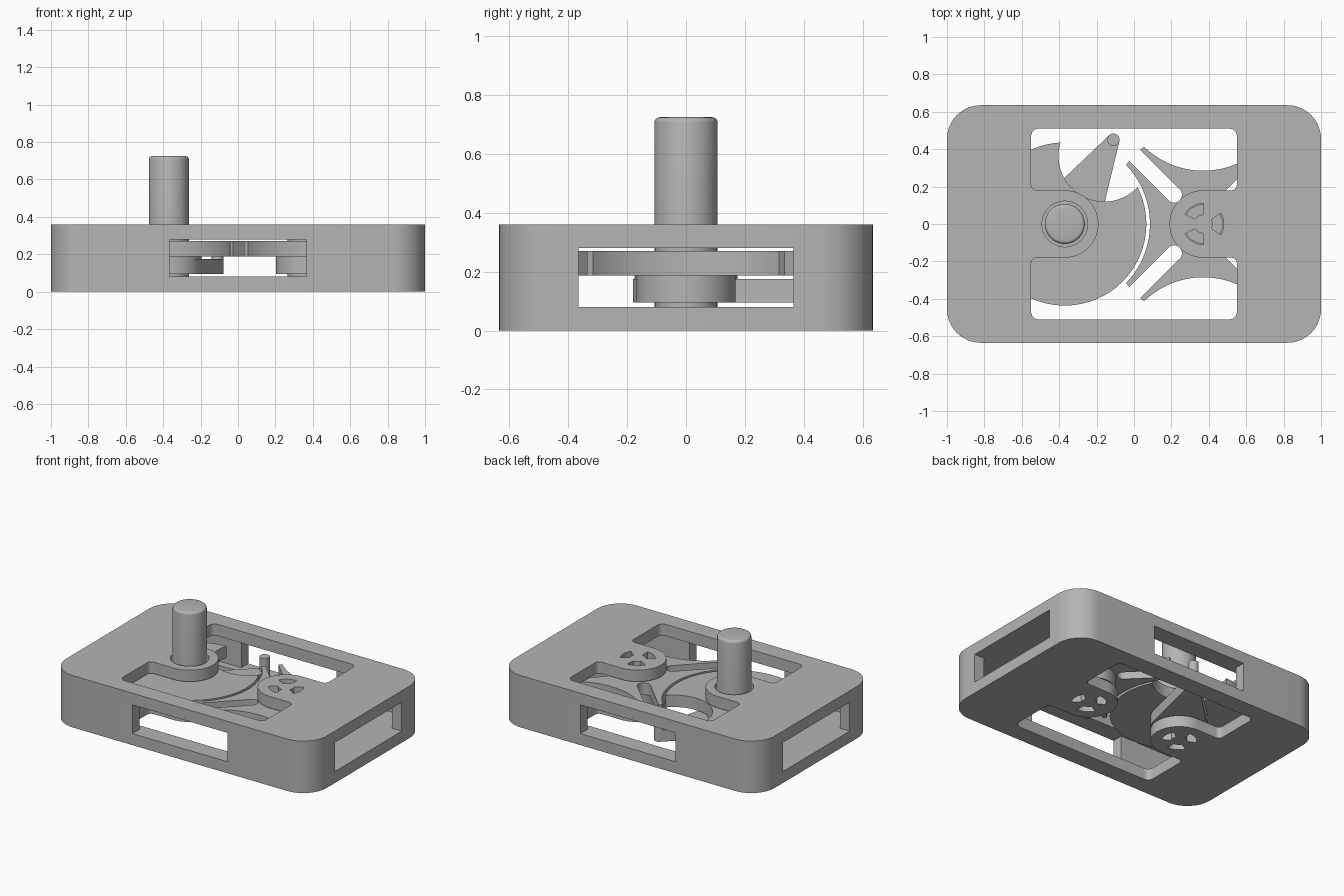
import bpy, bmesh, math
from mathutils import Matrix, Vector

cube = bpy.data.objects.get("Cube")
if cube:
    bpy.data.objects.remove(cube, do_unlink=True)

grey = bpy.data.materials.new("plain_grey")
grey.use_nodes = True
grey.diffuse_color = (0.46, 0.46, 0.46, 1)
grey.node_tree.nodes["Principled BSDF"].inputs["Base Color"].default_value = grey.diffuse_color

DRIVE, WHEEL = (-0.37, 0), (0.37, 0)
SPACING = 0.74
CRANK = math.radians(60)


def arc(centre, r, a0, a1, n=12):
    return [(centre[0] + r * math.cos(a0 + (a1 - a0) * i / n),
             centre[1] + r * math.sin(a0 + (a1 - a0) * i / n)) for i in range(n + 1)]


def circle(centre, r, n=72):
    return arc(centre, r, 0, math.tau, n)[:-1]


def polar(centre, r, a):
    return (centre[0] + r * math.cos(a), centre[1] + r * math.sin(a))


def rounded_rect(hx, hy, r):
    pts = []
    for i, (sx, sy) in enumerate([(1, 1), (-1, 1), (-1, -1), (1, -1)]):
        a = i * math.pi / 2
        pts += arc((sx * (hx - r), sy * (hy - r)), r, a, a + math.pi / 2)
    return pts


def hull(c0, r0, c1, r1):
    """Outline wrapped round two circles."""
    d = Vector(c1) - Vector(c0)
    a = math.atan2(d.y, d.x)
    p = math.acos((r0 - r1) / d.length)
    return arc(c0, r0, a + p, a + math.tau - p, 40) + arc(c1, r1, a - p, a + p, 20)


def prism(name, outline, z0, z1, bevel=0):
    bm = bmesh.new()
    face = bm.faces.new([bm.verts.new((x, y, z0)) for x, y in outline])
    top = bmesh.ops.extrude_face_region(bm, geom=[face])["geom"]
    verts = [g for g in top if isinstance(g, bmesh.types.BMVert)]
    bmesh.ops.translate(bm, verts=verts, vec=(0, 0, z1 - z0))
    bmesh.ops.recalc_face_normals(bm, faces=bm.faces[:])
    if bevel:
        rim = [e for e in bm.edges if all(v.co.z > z1 - 0.001 for v in e.verts)]
        bmesh.ops.bevel(bm, geom=rim, offset=bevel, segments=4, profile=0.5, affect="EDGES")
    mesh = bpy.data.meshes.new(name)
    bm.to_mesh(mesh)
    bm.free()
    obj = bpy.data.objects.new(name, mesh)
    bpy.context.collection.objects.link(obj)
    mesh.materials.append(grey)
    return obj


def activate(obj):
    bpy.ops.object.select_all(action="DESELECT")
    obj.select_set(True)
    bpy.context.view_layer.objects.active = obj


def cut(obj, outline, z0, z1):
    cutter = prism("cutter", outline, z0, z1)
    cutter.hide_render = True
    mod = obj.modifiers.new("cut", "BOOLEAN")
    mod.operation = "DIFFERENCE"
    mod.solver = "EXACT"
    mod.object = cutter
    activate(obj)
    bpy.ops.object.modifier_apply(modifier=mod.name)
    bpy.data.objects.remove(cutter, do_unlink=True)


def box(hx, hy):
    return [(-hx, -hy), (hx, -hy), (hx, hy), (-hx, hy)]


# Frame: rounded block, hollow inside, with a window through every side
LOW, HIGH, TOP = 0.08, 0.28, 0.36
frame = prism("frame", rounded_rect(1, 0.635, 0.18), 0, TOP)
cut(frame, rounded_rect(0.925, 0.56, 0.105), LOW, HIGH)
cut(frame, box(1.1, 0.365), LOW, HIGH)
cut(frame, box(0.365, 0.8), LOW, HIGH)

# Large opening that leaves a round-ended bearing tab at each end
quarter = arc((0.51, 0.47), 0.04, math.pi / 2, 0, 6)
quarter += arc((0.52, 0.21), 0.03, 0, -math.pi / 2, 6)
quarter += arc(WHEEL, 0.18, math.pi / 2, math.pi, 20)
right_half = quarter + [(x, -y) for x, y in quarter[-2::-1]]
left_half = [(-x, -y) for x, y in right_half]
cut(frame, right_half + left_half, -0.1, TOP + 0.1)

# Shaft bore and three-part vents in the bearing tabs
cut(frame, circle(DRIVE, 0.122), HIGH - 0.05, TOP + 0.1)
for centre, z0, z1 in [(WHEEL, HIGH - 0.02, TOP + 0.1),
                       (WHEEL, -0.1, LOW + 0.02), (DRIVE, -0.1, LOW + 0.02)]:
    for k in range(3):
        a = k * math.tau / 3
        sector = arc(centre, 0.11, a - 0.55, a + 0.55) + arc(centre, 0.05, a + 0.5, a - 0.5)
        cut(frame, sector, z0, z1)

# Slotted wheel: four concave sides and four diagonal slots
wheel = prism("slotted_wheel", circle(WHEEL, 0.52, 120), 0.187, 0.27)
for k in range(4):
    a = k * math.pi / 2
    cut(wheel, circle(polar(WHEEL, SPACING, a), 0.455, 120), 0.1, 0.4)
    d = a + math.pi / 4
    cut(wheel, hull(polar(WHEEL, 0.22, d), 0.042, polar(WHEEL, 0.7, d), 0.042), 0.1, 0.4)
wheel_hub = prism("wheel_hub", circle(WHEEL, 0.168), 0.095, 0.187)
wheel_axle = prism("wheel_axle", circle(WHEEL, 0.105), LOW, HIGH)

# Driver: locking disc with a bite, crank arm, pin and tall shaft
disc = prism("locking_disc", circle(DRIVE, 0.436, 120), 0.187, 0.27)
cut(disc, circle(polar(DRIVE, 0.42, CRANK), 0.244, 96), 0.1, 0.4)
pin_at = polar(DRIVE, 0.52, CRANK)
arm = prism("crank_arm", hull(DRIVE, 0.18, pin_at, 0.033), 0.095, 0.175)
collar = prism("drive_collar", circle(DRIVE, 0.175), 0.17, 0.19)
pin = prism("crank_pin", circle(pin_at, 0.033, 32), 0.1, 0.27)
shaft = prism("drive_shaft", circle(DRIVE, 0.107), LOW, 0.725, 0.018)

for obj in (frame, wheel, wheel_hub, wheel_axle, disc, arm, collar, pin, shaft):
    activate(obj)
    bpy.ops.object.shade_smooth_by_angle(angle=math.radians(30))
